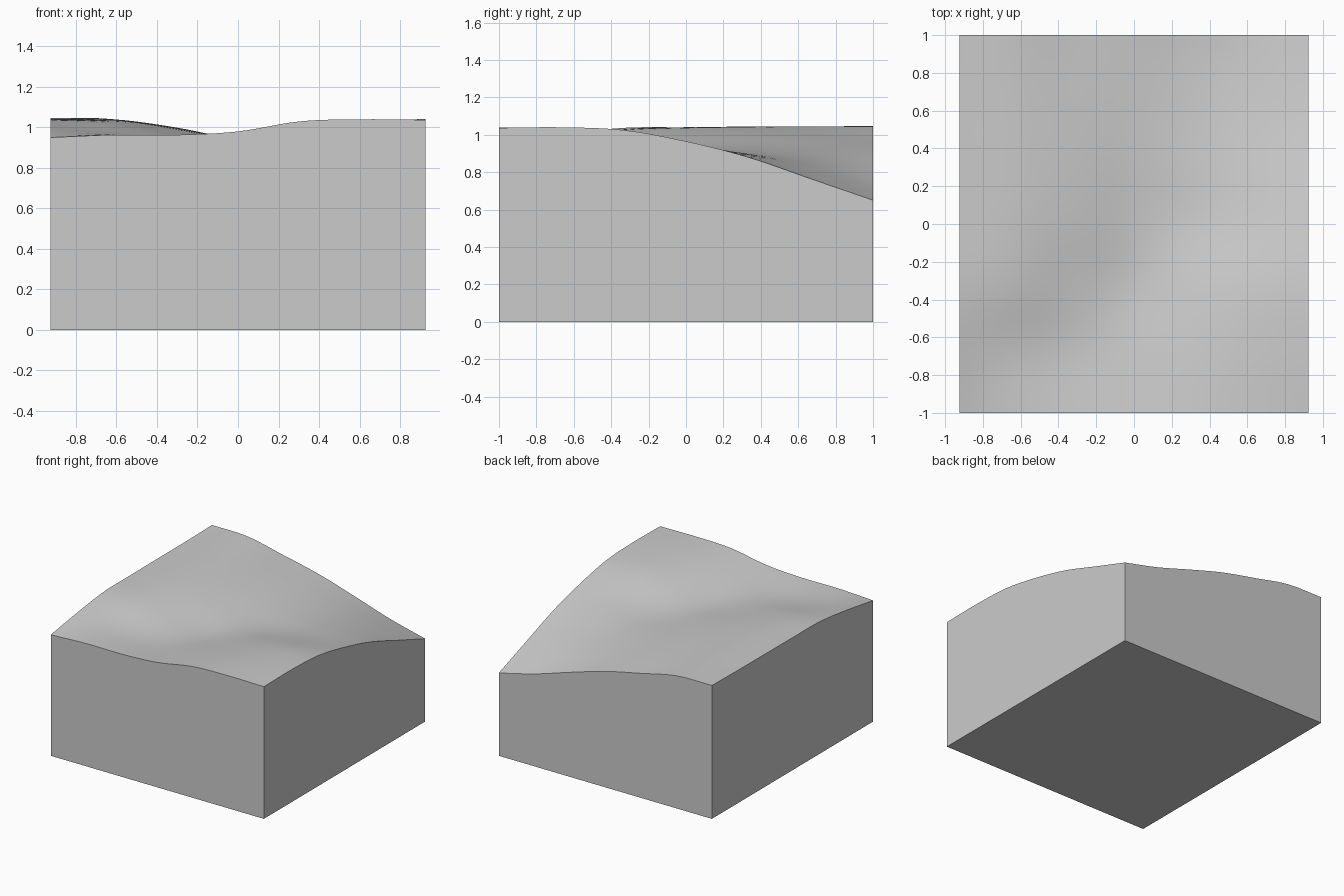
import bpy, bmesh, math

if "Cube" in bpy.data.objects:
    bpy.data.objects.remove(bpy.data.objects["Cube"])

HALF_X, HALF_Y, STEPS = 0.925, 1.0, 36

# Coarse surface heights: rows run front to back, columns left to right
HEIGHTS = [
    [0.950, 0.963, 0.963, 0.980, 1.030, 1.040, 1.037],
    [1.000, 0.970, 0.945, 0.955, 1.010, 1.035, 1.040],
    [1.037, 1.018, 0.965, 0.930, 0.975, 1.015, 1.025],
    [1.040, 1.036, 0.992, 0.935, 0.925, 0.950, 0.965],
    [1.042, 1.040, 1.000, 0.940, 0.905, 0.895, 0.880],
    [1.043, 1.040, 0.993, 0.930, 0.870, 0.820, 0.765],
    [1.047, 1.040, 0.977, 0.910, 0.820, 0.725, 0.650],
]


def spline(vals, t):
    """Smooth curve through evenly spaced values, t in 0..1."""
    p = [2 * vals[0] - vals[1], *vals, 2 * vals[-1] - vals[-2]]
    s = min(max(t, 0), 1) * (len(vals) - 1)
    i = min(int(s), len(vals) - 2)
    u = s - i
    a, b, c, d = p[i:i + 4]
    return b + 0.5 * u * (c - a + u * (2*a - 5*b + 4*c - d + u * (3*(b - c) + d - a)))


def height(x, y):
    tx, ty = (x / HALF_X + 1) / 2, (y / HALF_Y + 1) / 2
    return spline([spline(row, tx) for row in HEIGHTS], ty)


# Rolling top surface
bm = bmesh.new()
bmesh.ops.create_grid(bm, x_segments=STEPS, y_segments=STEPS, size=1)
for v in bm.verts:
    v.co.x *= HALF_X
    v.co.y *= HALF_Y
    v.co.z = height(v.co.x, v.co.y)

# Straight side walls down to a flat base
rim = [e for e in bm.edges if e.is_boundary]
walls = bmesh.ops.extrude_edge_only(bm, edges=rim)["geom"]
for v in walls:
    if isinstance(v, bmesh.types.BMVert):
        v.co.z = 0
bmesh.ops.holes_fill(bm, edges=[e for e in bm.edges if e.is_boundary], sides=0)
bmesh.ops.recalc_face_normals(bm, faces=bm.faces)

mesh = bpy.data.meshes.new("terrain_block")
bm.to_mesh(mesh)
bm.free()
block = bpy.data.objects.new("terrain_block", mesh)
bpy.context.collection.objects.link(block)

bpy.context.view_layer.objects.active = block
block.select_set(True)
bpy.ops.object.shade_smooth_by_angle(angle=math.radians(30))
